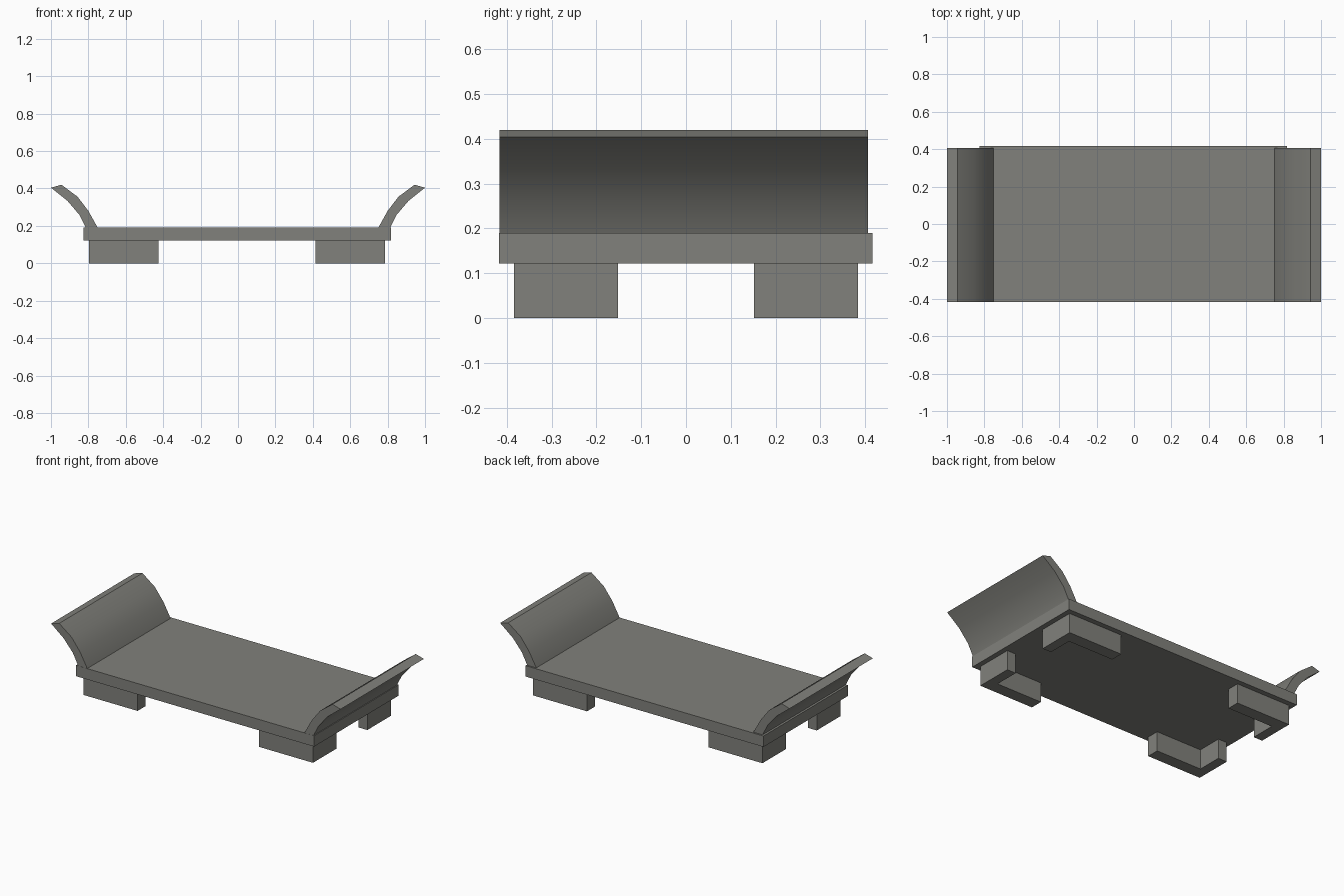
import bpy, bmesh, math

if "Cube" in bpy.data.objects:
    bpy.data.objects.remove(bpy.data.objects["Cube"])

stone = bpy.data.materials.new("warm grey")
stone.diffuse_color = (0.22, 0.22, 0.20, 1)
stone.use_nodes = True
stone.node_tree.nodes["Principled BSDF"].inputs["Base Color"].default_value = stone.diffuse_color


def prism(name, outline, axis, lo, hi, smooth=False):
    """Extrude a 2D outline along y (outline in xz) or z (outline in xy)."""
    bm = bmesh.new()
    place = (lambda a, b, d: (a, d, b)) if axis == "y" else (lambda a, b, d: (a, b, d))
    face = bm.faces.new([bm.verts.new(place(a, b, lo)) for a, b in outline])
    ext = bmesh.ops.extrude_face_region(bm, geom=[face])
    step = place(0, 0, hi - lo)
    bmesh.ops.translate(bm, vec=step, verts=[v for v in ext["geom"] if isinstance(v, bmesh.types.BMVert)])
    bmesh.ops.recalc_face_normals(bm, faces=bm.faces)
    mesh = bpy.data.meshes.new(name)
    bm.to_mesh(mesh)
    bm.free()
    mesh.materials.append(stone)
    obj = bpy.data.objects.new(name, mesh)
    bpy.context.collection.objects.link(obj)
    if smooth:
        bpy.ops.object.select_all(action="DESELECT")
        obj.select_set(True)
        bpy.context.view_layer.objects.active = obj
        bpy.ops.object.shade_smooth_by_angle(angle=math.radians(35))
    return obj


# Flat bed slab
prism("platform", [(-0.827, -0.417), (0.818, -0.417), (0.818, 0.416), (-0.827, 0.416)], "z", 0.122, 0.19)

# Flared curved ends, rooted inside the slab
inner = [(0.727, 0.13), (0.75, 0.19), (0.80, 0.28), (0.858, 0.356), (0.944, 0.42)]
outer = [(1.0, 0.404), (0.912, 0.334), (0.849, 0.26), (0.813, 0.19), (0.79, 0.13)]
for side, s in (("left", -1), ("right", 1)):
    prism(side + "_curved_end", [(s * x, z) for x, z in inner + outer], "y", -0.416, 0.406, True)

# L-shaped corner feet
X0, X1, Y0, Y1, TX, TY = 0.42, 0.792, 0.152, 0.384, 0.06, 0.077
foot = [(X1, Y1), (X0, Y1), (X0, Y1 - TY), (X1 - TX, Y1 - TY), (X1 - TX, Y0), (X1, Y0)]
for xn, sx in (("left", -1), ("right", 1)):
    for yn, sy in (("front", -1), ("back", 1)):
        prism(f"{yn}_{xn}_foot", [(sx * x - 0.005, sy * y) for x, y in foot], "z", 0, 0.122)
